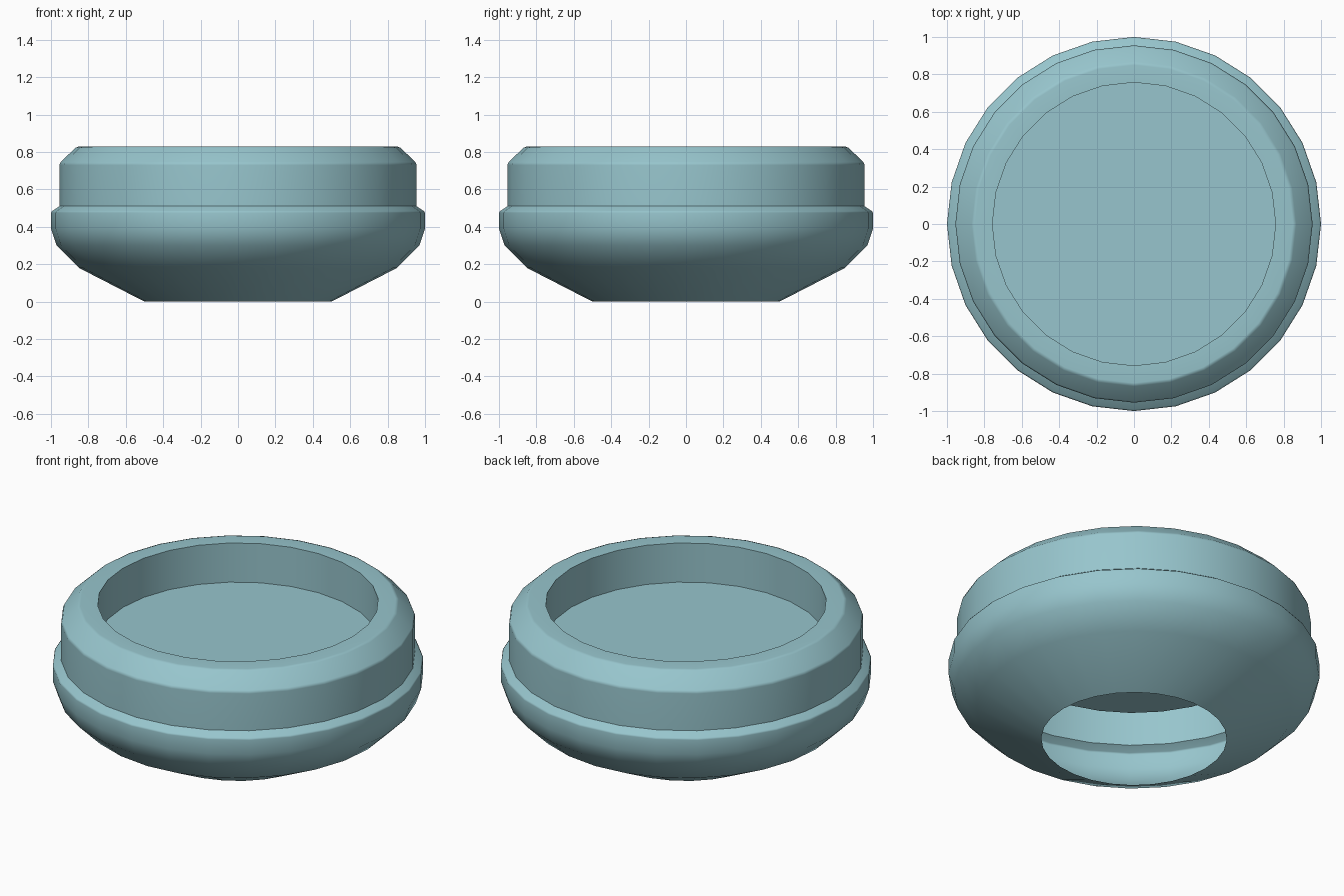
import bpy, bmesh
from math import sin, cos, pi

if "Cube" in bpy.data.objects:
    bpy.data.objects.remove(bpy.data.objects["Cube"])

SIDES = 28

# Profile (radius, height, sharp ring), from open underside up over the rim to the recessed floor
PROFILE = [
    (0.50, 0.00, False),
    (0.85, 0.18, False),
    (0.97, 0.30, False),
    (1.00, 0.39, False),
    (1.00, 0.475, False),
    (0.993, 0.485, False),
    (0.955, 0.51, True),
    (0.955, 0.73, False),
    (0.948, 0.747, False),
    (0.868, 0.823, False),
    (0.85, 0.83, False),
    (0.757, 0.83, True),
    (0.757, 0.597, True),
]

bm = bmesh.new()
rings = []
for r, z, _ in PROFILE:
    rings.append([bm.verts.new((r * cos(2 * pi * i / SIDES), r * sin(2 * pi * i / SIDES), z))
                  for i in range(SIDES)])

# Revolved wall
for a, b in zip(rings, rings[1:]):
    for i in range(SIDES):
        j = (i + 1) % SIDES
        bm.faces.new((a[i], a[j], b[j], b[i]))

# Recessed floor
bm.faces.new(rings[-1])

# Smooth shading with crisp steps
for f in bm.faces:
    f.smooth = True
for ring, (_, _, sharp) in zip(rings, PROFILE):
    if sharp:
        for i in range(SIDES):
            bm.edges.get((ring[i], ring[(i + 1) % SIDES])).smooth = False

mesh = bpy.data.meshes.new("round_shell")
bm.to_mesh(mesh)
bm.free()
shell = bpy.data.objects.new("round_shell", mesh)
bpy.context.collection.objects.link(shell)

# Muted teal colour
teal = bpy.data.materials.new("muted_teal")
teal.diffuse_color = (0.31, 0.56, 0.61, 1)
teal.use_nodes = True
teal.node_tree.nodes["Principled BSDF"].inputs["Base Color"].default_value = teal.diffuse_color
mesh.materials.append(teal)

# Broad faces dominate the normals, so the narrow bevels stay crisp
weighted = shell.modifiers.new("weighted_normals", 'WEIGHTED_NORMAL')
weighted.keep_sharp = True
